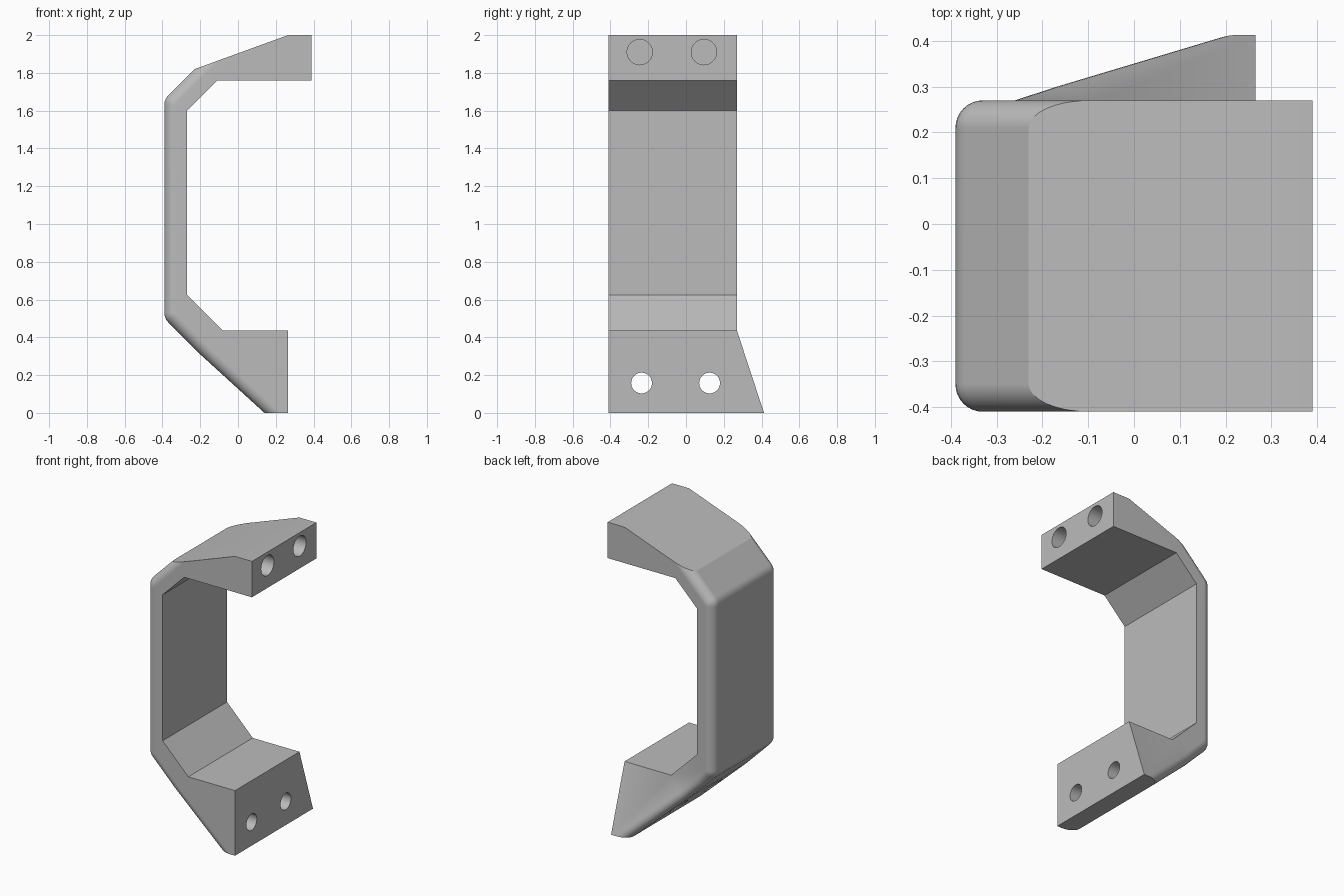
import bpy, bmesh, math
from mathutils import Vector

cube = bpy.data.objects.get("Cube")
if cube:
    bpy.data.objects.remove(cube)

FRONT, BACK = -0.41, 0.27      # side planes of the handle
FOOT_TOP, FLARE = 0.435, 0.143  # the foot widens below its top
FILLET = 0.06

grey = bpy.data.materials.new("plain grey")
grey.use_nodes = True
colour = (0.5, 0.5, 0.5, 1)
grey.diffuse_color = colour
grey.node_tree.nodes["Principled BSDF"].inputs["Base Color"].default_value = colour


def rounded(prev, corner, nxt, t=0.03, steps=3):
    """Points of a small curve that replaces a profile corner."""
    p, c, n = Vector(prev), Vector(corner), Vector(nxt)
    a, b = c + (p - c).normalized() * t, c + (n - c).normalized() * t
    return [tuple(a.lerp(c, s / steps).lerp(c.lerp(b, s / steps), s / steps))
            for s in range(steps + 1)]


def back_y(z):
    return BACK + FLARE * max(0, 1 - z / FOOT_TOP)


# Outer profile, overshooting top and bottom so the fillets run out in the cuts
arm, upper, lower, kink = (0.15, 2.2), (-0.39, 1.66), (-0.39, 0.5), (-0.2, 0.31)
split = (-0.325, FOOT_TOP)
outer = [arm] + rounded(arm, upper, lower) + rounded(upper, lower, split)
outer += [split, kink, (0.265, -0.114)]
inner = [(0.265, FOOT_TOP), (-0.08, FOOT_TOP), (-0.27, 0.625),
         (-0.27, 1.6), (-0.11, 1.76), (0.39, 1.76), (0.39, 2.2)]
profile = outer + inner
count, last = len(profile), len(outer) - 1
cut = outer.index(split)

# Prism with a flared foot on the back side
bm = bmesh.new()
near = [bm.verts.new((x, FRONT, z)) for x, z in profile]
far = [bm.verts.new((x, back_y(z), z)) for x, z in profile]
bm.faces.new(near)
bm.faces.new(far[:cut + 1] + far[last + 2:])
bm.faces.new(far[cut:last + 3])
for i in range(count):
    j = (i + 1) % count
    bm.faces.new((near[i], near[j], far[j], far[i]))
bmesh.ops.recalc_face_normals(bm, faces=bm.faces)

# Round the outer side edges
edges = [bm.edges.get((side[i], side[i + 1])) for side in (near, far) for i in range(last)]
bmesh.ops.bevel(bm, geom=edges, offset=FILLET, offset_type='OFFSET', segments=8,
                profile=0.5, affect='EDGES', clamp_overlap=False)

# Trim to the sloped top, the flat top and the floor
for point, normal in (((-0.23, 0, 1.82), (-0.18, 0, 0.495)),
                      ((0, 0, 2), (0, 0, 1)),
                      ((0, 0, 0), (0, 0, -1))):
    result = bmesh.ops.bisect_plane(bm, geom=bm.verts[:] + bm.edges[:] + bm.faces[:],
                                    plane_co=point, plane_no=normal, clear_outer=True)
    rim = [e for e in result["geom_cut"] if isinstance(e, bmesh.types.BMEdge)]
    bmesh.ops.edgeloop_fill(bm, edges=[e for e in rim if e.is_boundary])
bmesh.ops.recalc_face_normals(bm, faces=bm.faces)

mesh = bpy.data.meshes.new("handle")
bm.to_mesh(mesh)
bm.free()
handle = bpy.data.objects.new("handle", mesh)
bpy.context.collection.objects.link(handle)
mesh.materials.append(grey)


def drill(name, x0, x1, y, z, radius):
    """Cut a round hole along x."""
    bpy.ops.mesh.primitive_cylinder_add(vertices=40, radius=radius, depth=x1 - x0,
                                        location=((x0 + x1) / 2, y, z),
                                        rotation=(0, math.pi / 2, 0))
    cutter = bpy.context.object
    cutter.name = name
    cutter.hide_render = True
    cutter.data.materials.append(grey)
    mod = handle.modifiers.new(name, 'BOOLEAN')
    mod.operation, mod.solver, mod.object = 'DIFFERENCE', 'EXACT', cutter
    bpy.context.view_layer.objects.active = handle
    bpy.ops.object.modifier_apply(modifier=name)
    bpy.data.objects.remove(cutter)


# Blind holes in the arm, through holes in the foot
for y in (-0.245, 0.095):
    drill("arm_hole", 0.22, 0.5, y, 1.91, 0.067)
for y in (-0.235, 0.125):
    drill("foot_hole", -0.5, 0.5, y, 0.158, 0.055)

bpy.ops.object.select_all(action='DESELECT')
handle.select_set(True)
bpy.context.view_layer.objects.active = handle
bpy.ops.object.shade_smooth_by_angle(angle=math.radians(20))
weighted = handle.modifiers.new("even_shading", 'WEIGHTED_NORMAL')
weighted.keep_sharp = True
